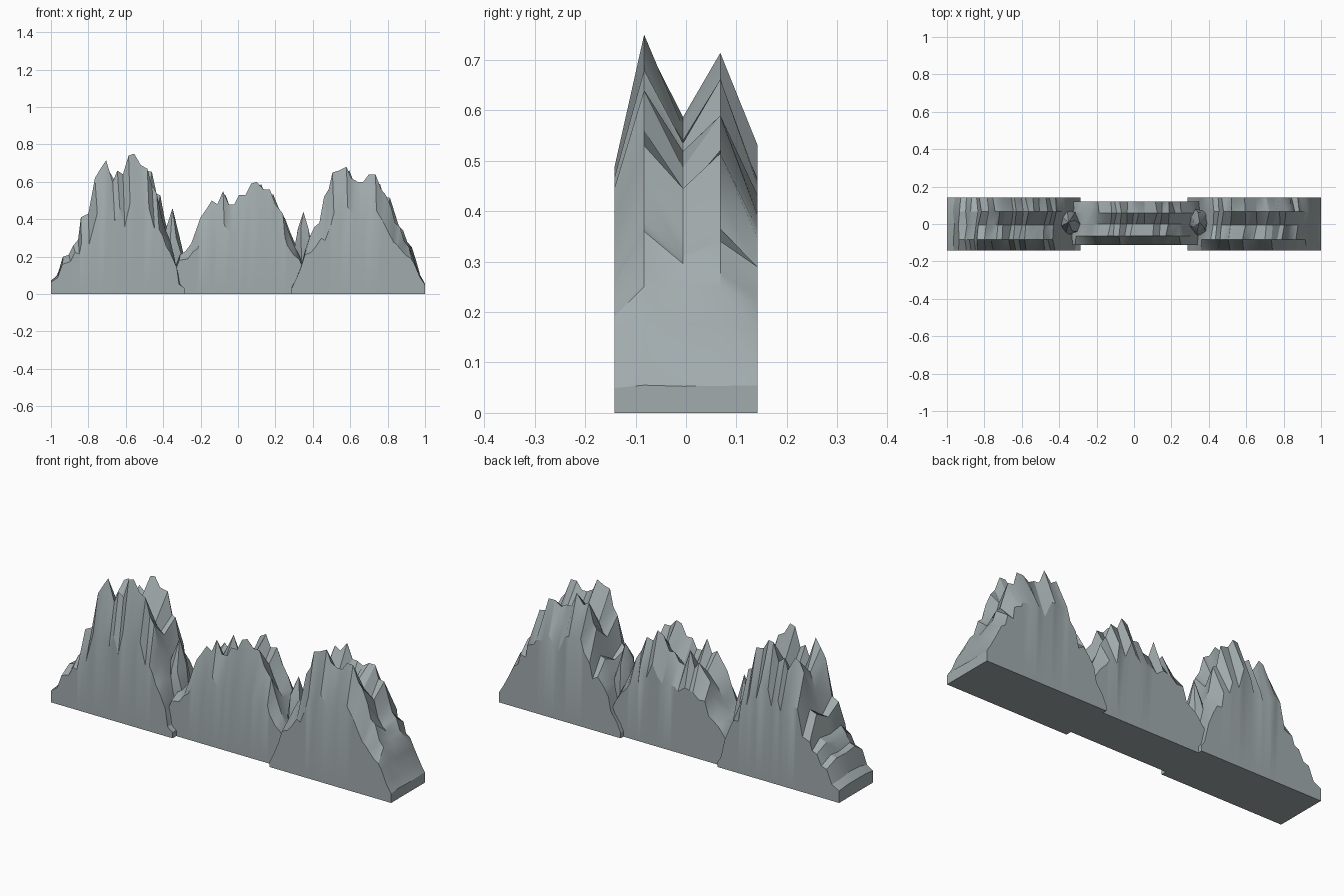
import bpy, bmesh, math, random

random.seed(4)
if "Cube" in bpy.data.objects:
    bpy.data.objects.remove(bpy.data.objects["Cube"], do_unlink=True)

STONE = (0.36, 0.41, 0.42, 1.0)
stone = bpy.data.materials.new("grey_stone")
stone.diffuse_color = STONE
stone.use_nodes = True
bsdf = stone.node_tree.nodes["Principled BSDF"]
bsdf.inputs["Base Color"].default_value = STONE
bsdf.inputs["Roughness"].default_value = 0.9


def finish(bm, name):
    bmesh.ops.recalc_face_normals(bm, faces=bm.faces)
    mesh = bpy.data.meshes.new(name)
    bm.to_mesh(mesh)
    bm.free()
    mesh.materials.append(stone)
    obj = bpy.data.objects.new(name, mesh)
    bpy.context.collection.objects.link(obj)
    bpy.ops.object.select_all(action='DESELECT')
    obj.select_set(True)
    bpy.context.view_layer.objects.active = obj
    bpy.ops.object.shade_smooth_by_angle(angle=math.radians(30))


# Rows across the depth: y, height factor, sideways shift, height jitter
ROWS = [(-0.142, 0.63, 0.008, 0.08),
        (-0.083, 1.00, 0.0, 0.0),
        (-0.006, 0.80, 0.010, 0.05),
        (0.068, 0.95, 0.018, 0.03),
        (0.142, 0.66, 0.010, 0.07)]


def mountain(name, ridge, depth=1.0, y_offset=0.0):
    """Twin-crested ridge with straight front and back walls."""
    bm = bmesh.new()
    last = len(ridge) - 1
    rows = []
    for y, factor, shift, jitter in ROWS:
        row = []
        for i, (x, z) in enumerate(ridge):
            steep = min(1.0, z / 0.5)
            f = 1 - (1 - factor) * steep + random.uniform(-jitter, jitter)
            dx = 0.0
            if 0 < i < last and jitter:
                taper = min(1.0, 4 * min(i, last - i) / last)
                dx = shift * taper + random.uniform(-0.007, 0.007)
            row.append(bm.verts.new((x + dx, y * depth + y_offset, z * f)))
        rows.append(row)
    # Straight foot below the outer rows closes the loop
    for row in (rows[-1], rows[0]):
        rows.append([bm.verts.new((v.co.x, v.co.y, 0)) for v in row])
    n = len(rows)
    for r in range(n):
        a, b = rows[r], rows[(r + 1) % n]
        for i in range(last):
            bm.faces.new((a[i], a[i + 1], b[i + 1], b[i]))
    for i in (0, last):
        bm.faces.new([row[i] for row in rows])
    finish(bm, name)


def spire(name, x, y, height):
    """Jagged rock filling the gap between two mountains."""
    bm = bmesh.new()
    rings = []
    for z, rx, ry in ((0.02, 0.04, 0.07), (0.2, 0.06, 0.075), (0.33, 0.036, 0.05)):
        ring = []
        for k in range(7):
            a = 2 * math.pi * k / 7 + random.uniform(-0.2, 0.2)
            s = random.uniform(0.85, 1.1)
            ring.append(bm.verts.new((x + rx * s * math.cos(a), y + ry * s * math.sin(a),
                                      z + (random.uniform(-0.03, 0.03) if z > 0.1 else 0))))
        rings.append(ring)
    top = bm.verts.new((x, y, height))
    for a, b in zip(rings, rings[1:]):
        for k in range(7):
            bm.faces.new((a[k], a[(k + 1) % 7], b[(k + 1) % 7], b[k]))
    for k in range(7):
        bm.faces.new((rings[-1][k], rings[-1][(k + 1) % 7], top))
    bm.faces.new(rings[0])
    finish(bm, name)


# Crest outlines: x, z
right_crest = [(-1, .07), (-.965, .10), (-.935, .20), (-.905, .21), (-.88, .26), (-.855, .29),
               (-.84, .41), (-.80, .43), (-.765, .62), (-.735, .67), (-.705, .715), (-.67, .60),
               (-.645, .66), (-.615, .64), (-.585, .74), (-.555, .75), (-.52, .69), (-.485, .67),
               (-.46, .58), (-.435, .54), (-.41, .42), (-.39, .35), (-.36, .28), (-.335, .17),
               (-.31, .06), (-.285, .03)]
left_crest = [(.285, .03), (.31, .08), (.335, .14), (.36, .24), (.385, .31), (.41, .36),
              (.435, .38), (.46, .52), (.485, .56), (.505, .65), (.54, .66), (.58, .68),
              (.605, .62), (.64, .60), (.67, .60), (.70, .64), (.735, .64), (.765, .56),
              (.79, .53), (.82, .46), (.84, .38), (.865, .36), (.89, .28), (.915, .25),
              (.94, .19), (.97, .10), (1, .055)]
middle_crest = [(-.38, .06), (-.34, .13), (-.31, .21), (-.28, .23), (-.25, .27), (-.225, .34),
                (-.20, .41), (-.165, .46), (-.14, .50), (-.11, .48), (-.08, .55), (-.05, .48),
                (-.02, .48), (.005, .53), (.04, .53), (.07, .59), (.10, .60), (.135, .56),
                (.17, .56), (.20, .48), (.24, .43), (.265, .35), (.295, .27), (.33, .20),
                (.38, .08)]

mountain("right_mountain", right_crest)
mountain("left_mountain", left_crest)
mountain("middle_mountain", middle_crest, 0.81, 0.004)
spire("right_gap_rock", -.35, 0.01, .46)
spire("left_gap_rock", .35, 0.01, .44)
